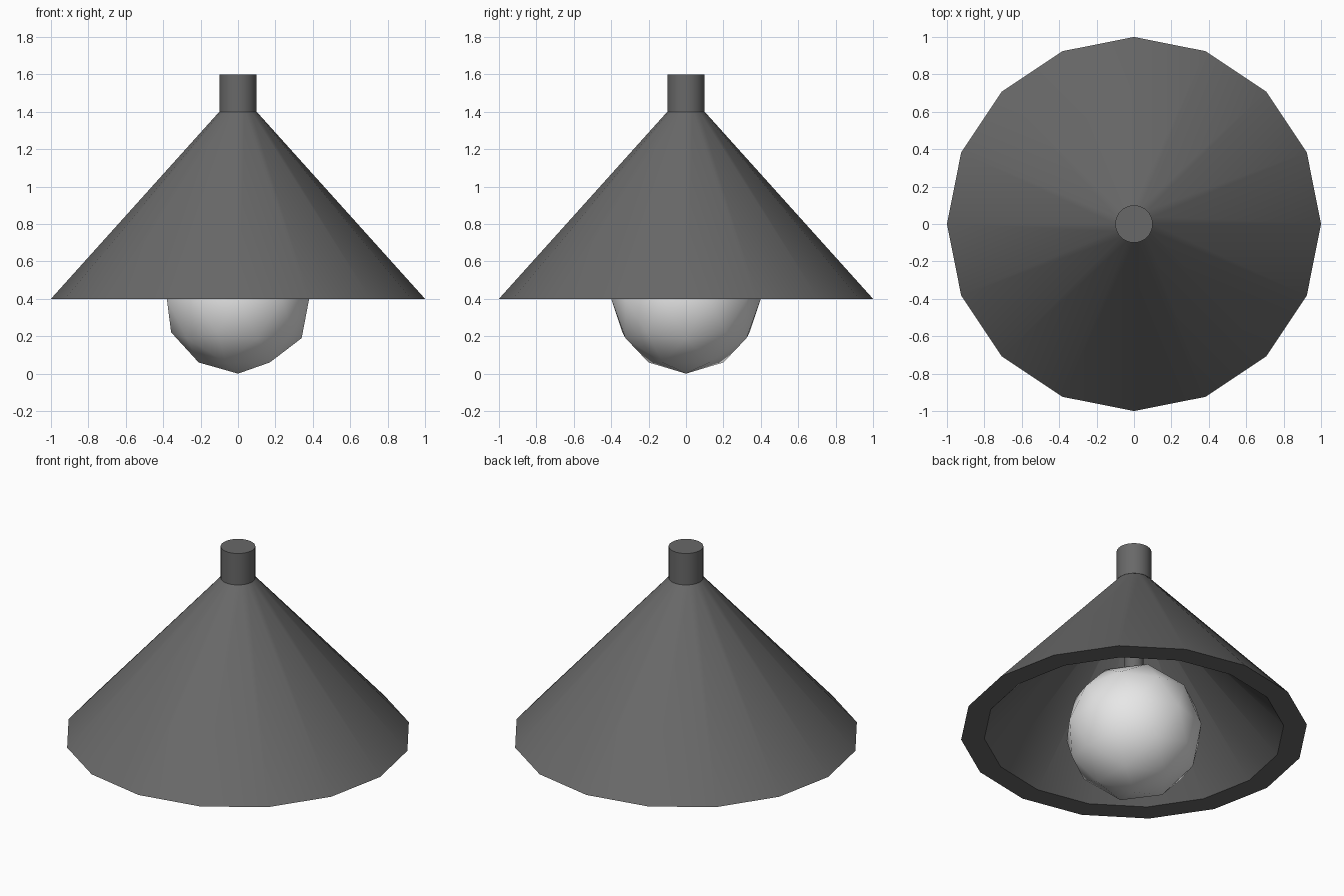
import bpy
import bmesh
from math import cos, sin, tau, radians

cube = bpy.data.objects.get("Cube")
if cube:
    bpy.data.objects.remove(cube, do_unlink=True)


def make_material(name, value):
    mat = bpy.data.materials.new(name)
    mat.use_nodes = True
    colour = (value, value, value, 1)
    mat.diffuse_color = colour
    mat.node_tree.nodes["Principled BSDF"].inputs["Base Color"].default_value = colour
    return mat


def finish(obj, name, mat):
    obj.name = obj.data.name = name
    obj.data.materials.append(mat)
    bpy.ops.object.select_all(action="DESELECT")
    obj.select_set(True)
    bpy.context.view_layer.objects.active = obj
    bpy.ops.object.shade_smooth_by_angle(angle=radians(30))


def lathe(name, profile, sides, mat):
    """Revolve (radius, height) points around z and cap both ends."""
    bm = bmesh.new()
    rings = [[bm.verts.new((r * cos(tau * i / sides), r * sin(tau * i / sides), z))
              for i in range(sides)] for r, z in profile]
    for low, high in zip(rings, rings[1:]):
        for i in range(sides):
            j = (i + 1) % sides
            bm.faces.new((low[i], low[j], high[j], high[i]))
    bm.faces.new(rings[0])
    bm.faces.new(rings[-1])
    bmesh.ops.recalc_face_normals(bm, faces=bm.faces)
    mesh = bpy.data.meshes.new(name)
    bm.to_mesh(mesh)
    bm.free()
    obj = bpy.data.objects.new(name, mesh)
    bpy.context.collection.objects.link(obj)
    finish(obj, name, mat)


metal = make_material("dark grey metal", 0.14)
glass = make_material("white glass", 0.8)

# Thick conical shade: inside wall, flat rim, outside wall
lathe("shade", [(0.02, 1.34), (0.866, 0.4), (1, 0.4), (0.1, 1.4)], 16, metal)

# Ceiling stem on top, and the thin rod holding the bulb inside
lathe("stem", [(0.1, 1.4), (0.1, 1.6)], 32, metal)
lathe("bulb_rod", [(0.055, 0.75), (0.055, 1.36)], 32, metal)

# Low-poly round bulb
bpy.ops.mesh.primitive_ico_sphere_add(subdivisions=2, radius=0.4, location=(0, 0, 0.4))
finish(bpy.context.object, "bulb", glass)
